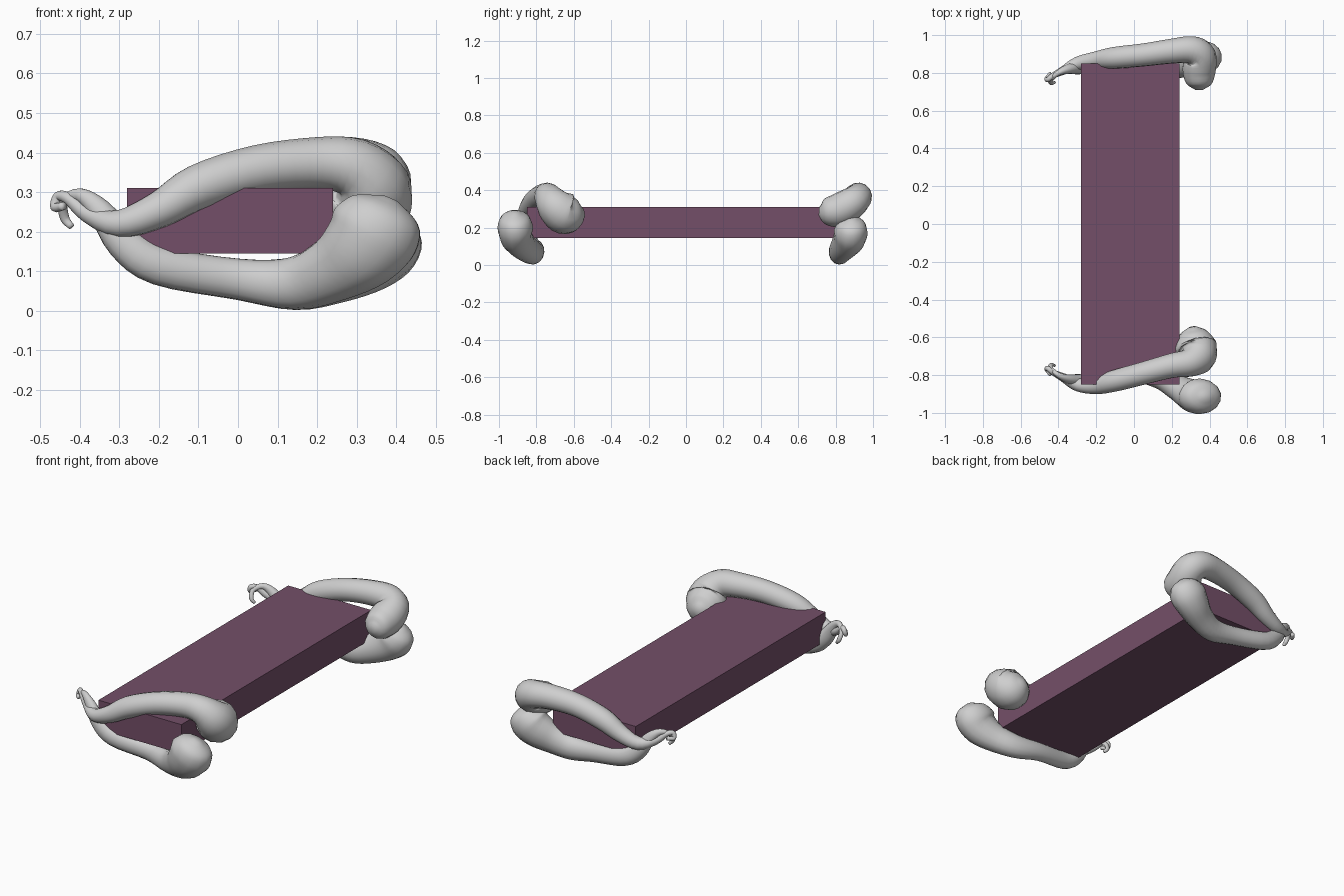
import bpy, bmesh, math
from mathutils import Vector


def material(name, rgb):
    m = bpy.data.materials.new(name)
    m.diffuse_color = (*rgb, 1)
    return m


GREY = material("pale grey", (0.62, 0.62, 0.62))
PURPLE = material("dull purple", (0.175, 0.078, 0.14))


def spline(pts, steps):
    """Catmull-Rom through (x, y, z, radius) points."""
    p = [Vector(q) for q in pts]
    p = [2 * p[0] - p[1]] + p + [2 * p[-1] - p[-2]]
    out = []
    for i in range(1, len(p) - 2):
        a, b, c, d = p[i - 1:i + 3]
        for k in range(steps):
            t = k / steps
            out.append(0.5 * (2 * b + (c - a) * t + (2 * a - 5 * b + 4 * c - d) * t * t
                              + (3 * b - a - 3 * c + d) * t ** 3))
    return out + [p[-2]]


def limb(name, pts, flat=1.0, sides=14, steps=4):
    path = spline(pts, steps)
    bm = bmesh.new()
    rings = []
    normal = Vector((0, 1, 0))
    for i, q in enumerate(path):
        tan = (path[min(i + 1, len(path) - 1)].xyz - path[max(i - 1, 0)].xyz).normalized()
        normal = (normal - tan * normal.dot(tan)).normalized()
        side = tan.cross(normal)
        r = max(q.w, 0.004)
        ring = []
        for k in range(sides):
            a = 2 * math.pi * k / sides
            off = (normal * math.cos(a) + side * math.sin(a)) * r
            off.y *= flat
            ring.append(bm.verts.new(q.xyz + off))
        rings.append(ring)
    for a, b in zip(rings, rings[1:]):
        for k in range(sides):
            n = (k + 1) % sides
            bm.faces.new((a[k], a[n], b[n], b[k]))
    bm.faces.new(rings[0])
    bm.faces.new(rings[-1])
    bmesh.ops.recalc_face_normals(bm, faces=bm.faces)
    for f in bm.faces:
        f.smooth = True
    me = bpy.data.meshes.new(name)
    bm.to_mesh(me)
    bm.free()
    me.materials.append(GREY)
    bpy.context.collection.objects.link(bpy.data.objects.new(name, me))


# plank
bpy.ops.mesh.primitive_cube_add(size=1, location=(-0.02, 0, 0.2275))
plank = bpy.context.object
plank.name = "plank"
plank.scale = (0.52, 1.70, 0.165)
plank.data.materials.append(PURPLE)


# curled tips shared by both ends; s is the y sign of the end
def upper_tip(s):
    return [(-0.44, s * 0.80, 0.265, 0.010), (-0.462, s * 0.77, 0.262, 0.012),
            (-0.455, s * 0.765, 0.288, 0.013), (-0.43, s * 0.785, 0.285, 0.015),
            (-0.38, s * 0.81, 0.245, 0.022), (-0.30, s * 0.85, 0.22, 0.035)]


def lower_tip(s):
    return [(-0.42, s * 0.75, 0.212, 0.008), (-0.438, s * 0.745, 0.235, 0.012),
            (-0.44, s * 0.765, 0.275, 0.013), (-0.40, s * 0.80, 0.293, 0.017),
            (-0.35, s * 0.82, 0.255, 0.030), (-0.29, s * 0.83, 0.175, 0.045)]


# front end limbs
limb("front_upper_limb", upper_tip(-1) + [
    (-0.20, -0.855, 0.255, 0.046), (-0.10, -0.83, 0.312, 0.058), (0.05, -0.79, 0.358, 0.061),
    (0.20, -0.75, 0.373, 0.066), (0.29, -0.735, 0.362, 0.076), (0.335, -0.70, 0.315, 0.100),
    (0.325, -0.645, 0.275, 0.112), (0.315, -0.58, 0.275, 0.078), (0.31, -0.545, 0.28, 0.02)])
limb("front_lower_limb", lower_tip(-1) + [
    (-0.20, -0.83, 0.115, 0.050), (0.0, -0.80, 0.080, 0.052), (0.14, -0.82, 0.069, 0.067),
    (0.24, -0.87, 0.105, 0.083), (0.31, -0.905, 0.155, 0.107), (0.348, -0.913, 0.205, 0.118),
    (0.372, -0.915, 0.255, 0.092), (0.385, -0.915, 0.285, 0.02)], flat=0.8)

# back end limbs
limb("back_upper_limb", upper_tip(1) + [
    (-0.20, 0.868, 0.255, 0.046), (-0.10, 0.88, 0.312, 0.058), (0.05, 0.895, 0.358, 0.061),
    (0.20, 0.915, 0.373, 0.066), (0.30, 0.922, 0.365, 0.073), (0.35, 0.89, 0.335, 0.084),
    (0.345, 0.82, 0.295, 0.090), (0.345, 0.745, 0.285, 0.070), (0.345, 0.71, 0.285, 0.02)])
limb("back_lower_limb", lower_tip(1) + [
    (-0.20, 0.84, 0.115, 0.050), (0.0, 0.825, 0.080, 0.052), (0.14, 0.82, 0.069, 0.067),
    (0.24, 0.84, 0.097, 0.080), (0.32, 0.87, 0.140, 0.098), (0.365, 0.882, 0.180, 0.105),
    (0.392, 0.885, 0.225, 0.080), (0.405, 0.885, 0.25, 0.02)], flat=0.85)
